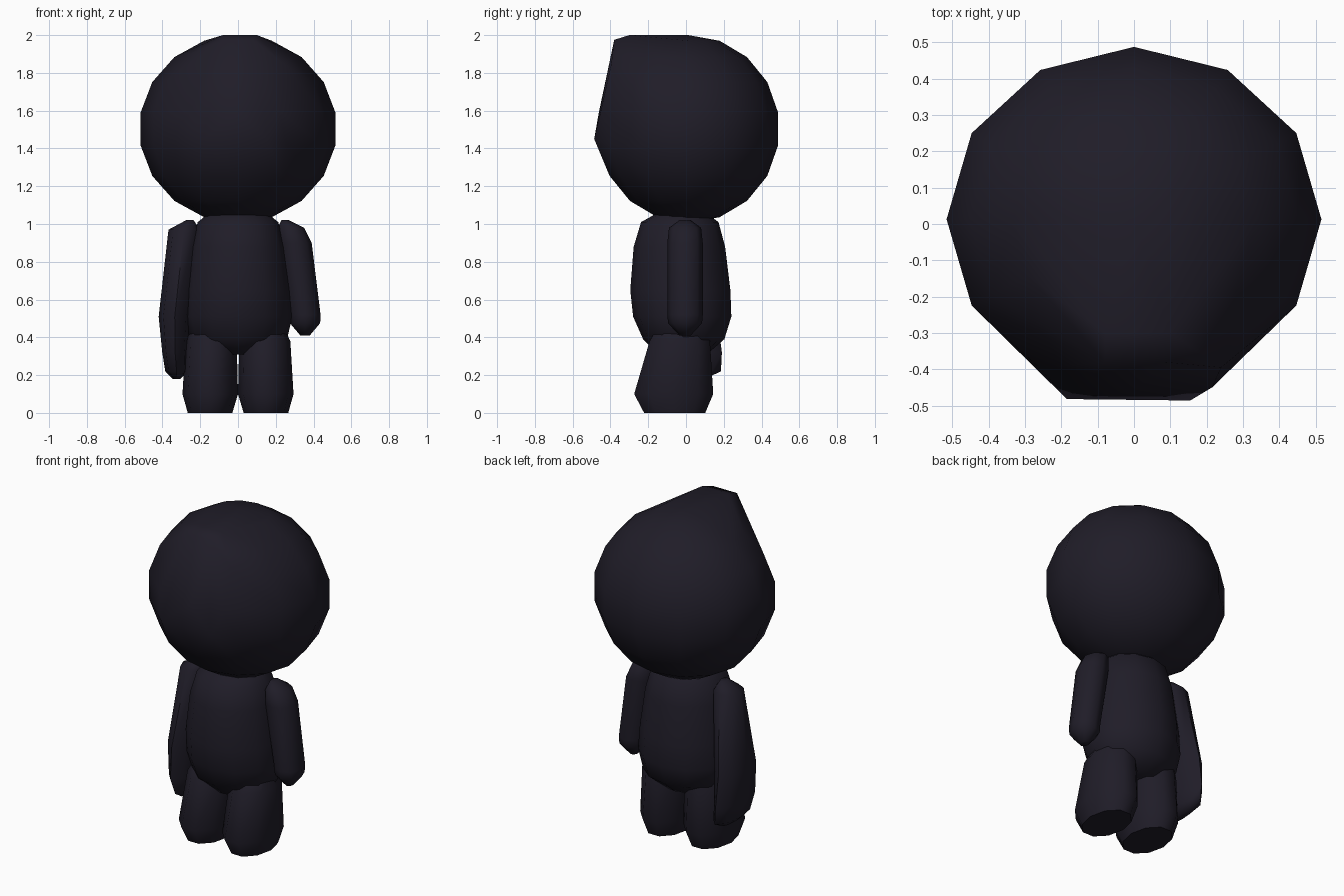
import bpy, bmesh, math

if "Cube" in bpy.data.objects:
    bpy.data.objects.remove(bpy.data.objects["Cube"])

mat = bpy.data.materials.new("dark_violet")
mat.diffuse_color = (0.014, 0.012, 0.021, 1)
mat.use_nodes = True
mat.node_tree.nodes["Principled BSDF"].inputs["Base Color"].default_value = mat.diffuse_color


def finish(name, bm):
    bmesh.ops.recalc_face_normals(bm, faces=bm.faces)
    mesh = bpy.data.meshes.new(name)
    bm.to_mesh(mesh)
    bm.free()
    mesh.materials.append(mat)
    ob = bpy.data.objects.new(name, mesh)
    bpy.context.collection.objects.link(ob)
    bpy.ops.object.select_all(action='DESELECT')
    ob.select_set(True)
    bpy.context.view_layer.objects.active = ob
    bpy.ops.object.shade_smooth_by_angle(angle=math.radians(62))
    return ob


def loft(name, rings, n):
    """Rings are (z, centre x, centre y, radius x, radius y), capped at both ends."""
    bm = bmesh.new()
    loops = []
    for z, cx, cy, rx, ry in rings:
        loops.append([bm.verts.new((cx + rx * math.cos(2 * math.pi * i / n),
                                    cy + ry * math.sin(2 * math.pi * i / n), z))
                      for i in range(n)])
    for a, b in zip(loops, loops[1:]):
        for i in range(n):
            j = (i + 1) % n
            bm.faces.new((a[i], a[j], b[j], b[i]))
    bm.faces.new(loops[0])
    bm.faces.new(loops[-1])
    return finish(name, bm)


# Head: low-poly ball with a flattened slab bulging at the upper front
bm = bmesh.new()
bmesh.ops.create_uvsphere(bm, u_segments=12, v_segments=9, radius=1)
for v in bm.verts:
    x, y, z = v.co
    # keep the equator rings half a step off centre, as the ball has nine bands
    v.co = (x * 0.524, y * 0.482 + 0.013, z * 0.497 + 1.503)
bm.faces.ensure_lookup_table()
bmesh.ops.delete(bm, geom=bm.faces[:], context='FACES_ONLY')
bmesh.ops.delete(bm, geom=bm.edges[:], context='EDGES_FACES')
for p in [(0.10, -0.30, 2.0), (-0.08, -0.30, 2.0),
          (0.08, -0.38, 1.975), (-0.08, -0.38, 1.975),
          (0.24, -0.395, 1.85), (0.215, -0.45, 1.60),
          (0.155, -0.486, 1.45), (-0.185, -0.482, 1.45)]:
    bm.verts.new(p)
bmesh.ops.convex_hull(bm, input=bm.verts[:])
bmesh.ops.delete(bm, geom=[v for v in bm.verts if not v.link_faces], context='VERTS')
finish("head", bm)

# Torso: rounded barrel, fuller toward the front
loft("torso", [(0.31, 0, -0.02, 0.13, 0.13), (0.39, 0, -0.012, 0.26, 0.215),
               (0.51, 0.002, -0.02, 0.285, 0.26), (0.65, 0, -0.03, 0.279, 0.265),
               (0.88, 0, -0.035, 0.25, 0.242), (1.01, 0, -0.033, 0.213, 0.205),
               (1.045, 0, -0.025, 0.17, 0.15), (1.10, 0, -0.02, 0.1, 0.1)], 12)

# Legs: stubby, flat soles
for side, name in ((1, "right_leg"), (-1, "left_leg")):
    loft(name, [(0, side * 0.148, -0.06, 0.118, 0.17),
                (0.1, side * 0.147, -0.065, 0.147, 0.22),
                (0.38, side * 0.142, -0.033, 0.135, 0.168),
                (0.48, side * 0.13, -0.02, 0.1, 0.12)], 10)

# Right arm: short
loft("right_arm", [(0.41, 0.355, -0.005, 0.025, 0.03), (0.475, 0.355, -0.005, 0.08, 0.09),
                   (0.52, 0.355, -0.005, 0.082, 0.094), (0.90, 0.30, -0.005, 0.09, 0.094),
                   (0.98, 0.28, -0.005, 0.07, 0.085), (1.02, 0.25, -0.005, 0.02, 0.03)], 8)

# Left arm: long, widening into a flared lower end
loft("left_arm", [(0.18, -0.325, 0.01, 0.02, 0.09), (0.22, -0.325, 0.02, 0.06, 0.165),
                  (0.32, -0.333, 0.005, 0.068, 0.185), (0.51, -0.335, 0.0, 0.085, 0.165),
                  (0.97, -0.285, -0.005, 0.083, 0.09), (1.02, -0.255, -0.005, 0.02, 0.03)], 8)
